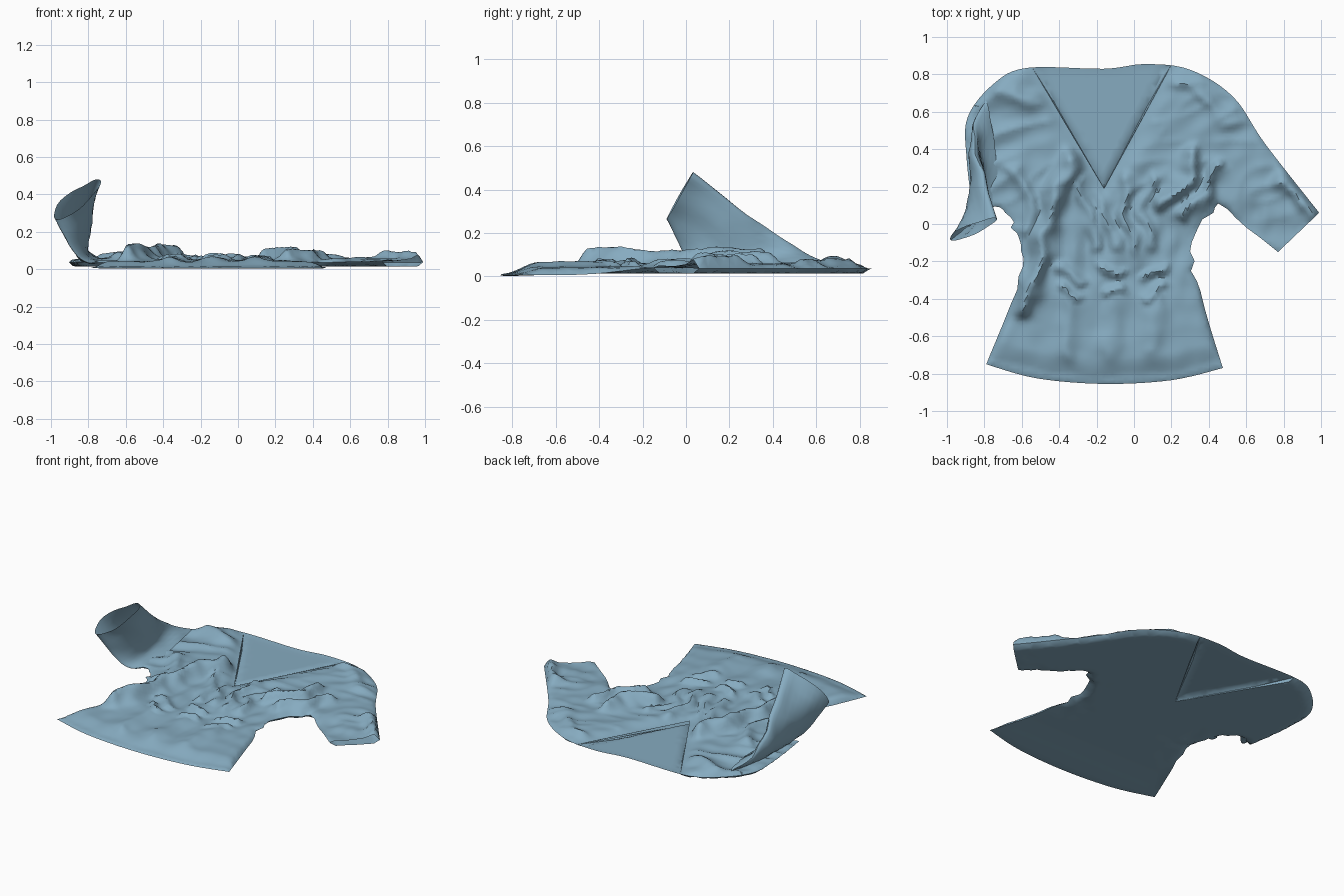
import bpy, bmesh, math, random
from mathutils import Vector, noise
from mathutils.geometry import delaunay_2d_cdt

if "Cube" in bpy.data.objects:
    bpy.data.objects.remove(bpy.data.objects["Cube"])

random.seed(4)


def catmull(pts, n=6):
    """Smooth curve through points of any dimension, end point included."""
    pts = [Vector(p) for p in pts]
    pts = [pts[0]] + pts + [pts[-1]]
    out = []
    for p0, p1, p2, p3 in zip(pts, pts[1:], pts[2:], pts[3:]):
        for k in range(n):
            t = k / n
            out.append(0.5 * (2 * p1 + (p2 - p0) * t + (2 * p0 - 5 * p1 + 4 * p2 - p3) * t * t
                              + (3 * p1 - p0 - 3 * p2 + p3) * t ** 3))
    return out + [pts[-1]]


def seg_dist(p, a, b):
    ab = b - a
    t = max(0, min(1, (p - a).dot(ab) / max(ab.length_squared, 1e-12)))
    return (p - a - ab * t).length


def path_dist(p, path):
    return min(seg_dist(p, a, b) for a, b in zip(path, path[1:]))


def inside(p, poly):
    r = False
    for a, b in zip(poly, poly[1:] + poly[:1]):
        if (a.y > p.y) != (b.y > p.y) and p.x < (b.x - a.x) * (p.y - a.y) / (b.y - a.y) + a.x:
            r = not r
    return r


def smooth(a, b, x):
    t = max(0, min(1, (x - a) / (b - a)))
    return t * t * (3 - 2 * t)


def wave(p, fx, fy, seed):
    return noise.noise(Vector((p.x * fx, p.y * fy, seed)))


def finish(name, verts, faces):
    me = bpy.data.meshes.new(name)
    me.from_pydata(verts, [], faces)
    bm = bmesh.new()
    bm.from_mesh(me)
    bmesh.ops.delete(bm, geom=[v for v in bm.verts if not v.link_faces], context='VERTS')
    bm.to_mesh(me)
    bm.free()
    ob = bpy.data.objects.new(name, me)
    bpy.context.collection.objects.link(ob)
    mat = bpy.data.materials.get("cloth") or bpy.data.materials.new("cloth")
    mat.diffuse_color = (0.24, 0.41, 0.53, 1)
    mat.use_nodes = True
    mat.node_tree.nodes["Principled BSDF"].inputs["Base Color"].default_value = mat.diffuse_color
    me.materials.append(mat)
    bpy.ops.object.select_all(action='DESELECT')
    ob.select_set(True)
    bpy.context.view_layer.objects.active = ob
    bpy.ops.object.shade_smooth_by_angle(angle=math.radians(45))


# Flat outline of the garment, one smooth curve per edge
hem = catmull([(-.79, -.75), (-.52, -.825), (-.16, -.855), (.2, -.835), (.475, -.77)])
right_side = catmull([hem[-1], (.37, -.42), (.31, -.1), (.45, .11)])
under_arm = catmull([right_side[-1], (.77, -.15)])
cuff = catmull([under_arm[-1], (.99, .06)])
shoulders = catmull([cuff[-1], (.7, .43), (.53, .68), (.3, .825), (.06, .855), (-.16, .83),
                     (-.57, .835), (-.75, .75), (-.89, .57), (-.895, .35), (-.86, .05)])
left_side = catmull([shoulders[-1], (-.72, .09), (-.63, -.05), (-.61, -.28), hem[0]])
outline = []
for part in (hem, right_side, under_arm, cuff, shoulders, left_side):
    outline += [p.copy() for p in part[:-1]]
# ragged gathers along the waist sides
for p in outline:
    if -.4 < p.y < .1 and abs(p.x) < .7:
        p.x += .035 * wave(p, 3, 22, 1)
closed = outline + outline[:1]
open_edges = [(a, b) for a, b in zip(closed, closed[1:]) if path_dist((a + b) / 2, cuff) > .02]
neck = [Vector((-.16, .19)), Vector((-.57, .88)), Vector((.215, .88))]

# Long folds: path, width, height
folds = [(catmull(p, 4), w, h) for p, w, h in [
    ([(-.32, .36), (-.43, .12), (-.5, -.2), (-.58, -.45)], .05, .08),
    ([(.3, .36), (.29, .24), (.14, .12)], .04, .06),
    ([(.44, .3), (.38, .15), (.28, .05)], .03, .05),
    ([(-.65, .3), (-.55, .12), (-.58, -.02)], .035, .03),
    ([(.18, .76), (.35, .72), (.5, .55)], .045, .025),
    ([(-.7, .7), (-.45, .65)], .045, .03),
    ([(.96, .07), (.8, .24)], .05, .05),
]]
# Gathers hang below the neck, slanted tucks cross the waist, soft folds fall to the hem
for i in range(4):
    x = -.26 + .1 * i
    folds.append((catmull([(x - .03 + .03 * i, .24), (x, .08), (x + .06, -.12)], 4), .03, random.uniform(.025, .04)))
for i in range(3):
    x, s = -.34 + .23 * i, (i - 1) * .03
    for y in (-.26, -.36):
        folds.append((catmull([(x - .05, y - s), (x + .05, y + s)], 3), .026, random.uniform(.025, .038)))
    folds.append((catmull([(x, -.4), (x - .02, -.68)], 3), .05, .02))


def seam(p):
    waist = .02 * math.exp(-((p.y + .15) / .2) ** 2)
    return .006 + .03 * smooth(-.6, .3, p.y) + waist


def edge_puff(d, w):
    t = min(1, d / w)
    return math.sqrt(1 - (1 - t) ** 2)


def neck_dist(p):
    return min(seg_dist(p, neck[0], n) for n in neck[1:])


def front_z(p, d):
    z = .045 + .014 * wave(p, 4, 4, 2) + .008 * wave(p, 9, 9, 6)
    z += .018 * math.exp(-((p.y + .1) / .25) ** 2) * wave(p, 14, 7, 5)
    z += .016 * (1 - 2 * abs(wave(p + Vector((p.y, -p.x)) * .4, 3, 8, 4))) * smooth(-.1, .3, p.y)
    q = p + Vector((wave(p, 8, 8, 11), wave(p, 8, 8, 12))) * .04
    z += max(h * math.exp(-(path_dist(q, path) / w) ** 2) for path, w, h in folds)
    # the neckline lies flat against the back
    z += (.034 - z) * math.exp(-(neck_dist(p) / .05) ** 2)
    hem_k = smooth(0, .15, path_dist(p, hem)) * .8 + .2
    return seam(p) + (min(.14, max(z * hem_k, .016)) - seam(p)) * edge_puff(d, .06)


def back_z(p, d):
    rumple = .02 * abs(wave(p, 9, 9, 8)) * math.exp(-((p.y + .15) / .2) ** 2 - (d / .15) ** 2)
    base = .002 + .011 * smooth(-.85, -.5, p.y)
    if inside(p, neck):
        base += .02 * (1 - smooth(0, .12, 0)) * smooth(-.005, .03, neck_dist(p))
    return seam(p) + (base + rumple - seam(p)) * edge_puff(d, .05)


def sheet(name, height, step, cut_neck):
    """Triangulated cloth panel filling the outline, lifted by a height function."""
    n = len(outline)
    pts = [p.copy() for p in outline] + neck
    edges = [(i, (i + 1) % n) for i in range(n)] + [(n, n + 1), (n, n + 2)]
    for i in range(int(2 / step)):
        for j in range(int(1.8 / step)):
            p = Vector((-1 + (i + .5 * (j % 2)) * step, -.9 + j * step))
            p += Vector((random.uniform(-.2, .2), random.uniform(-.2, .2))) * step
            if inside(p, outline) and path_dist(p, closed) > .4 * step:
                pts.append(p)
    vs, _, fs = delaunay_2d_cdt(pts, edges, [], 0, 1e-5)[:3]
    keep = []
    for f in fs:
        c = sum((vs[i] for i in f), Vector((0, 0))) / len(f)
        if inside(c, outline) and not (cut_neck and inside(c, neck)):
            keep.append(f)
    verts = [(v.x, v.y, height(v, min(seg_dist(v, a, b) for a, b in open_edges))) for v in vs]
    finish(name, verts, keep)


sheet("back_panel", back_z, .03, False)
sheet("front_panel", front_z, .017, True)

# Raised sleeve: flattened tube between an upper and a lower edge, open at the cuff
upper = catmull([(-.8, .66, .05), (-.86, .5, .14), (-.81, .28, .285), (-.735, .03, .475)], 5)
lower = catmull([(-.72, .14, .03), (-.8, .04, .035), (-.88, -.01, .1), (-.985, -.085, .275)], 5)
N = 28
verts, faces = [], []
for r, (a, b) in enumerate(zip(upper, lower)):
    mid, half = (a + b) / 2, (a - b) / 2
    along = upper[min(r + 1, len(upper) - 1)] - upper[max(r - 1, 0)]
    side = half.cross(along).normalized()
    thick = .025 + .03 * r / len(upper)
    for k in range(N):
        t = 2 * math.pi * k / N
        p = mid + half * math.cos(t) + side * thick * math.sin(t)
        p += side * .02 * noise.noise(p * 9)
        verts.append((max(p.x, -1), p.y, max(p.z, .014)))
for r in range(len(upper) - 1):
    for k in range(N):
        k2 = (k + 1) % N
        faces.append((r * N + k, r * N + k2, (r + 1) * N + k2, (r + 1) * N + k))
finish("raised_sleeve", verts, faces)
